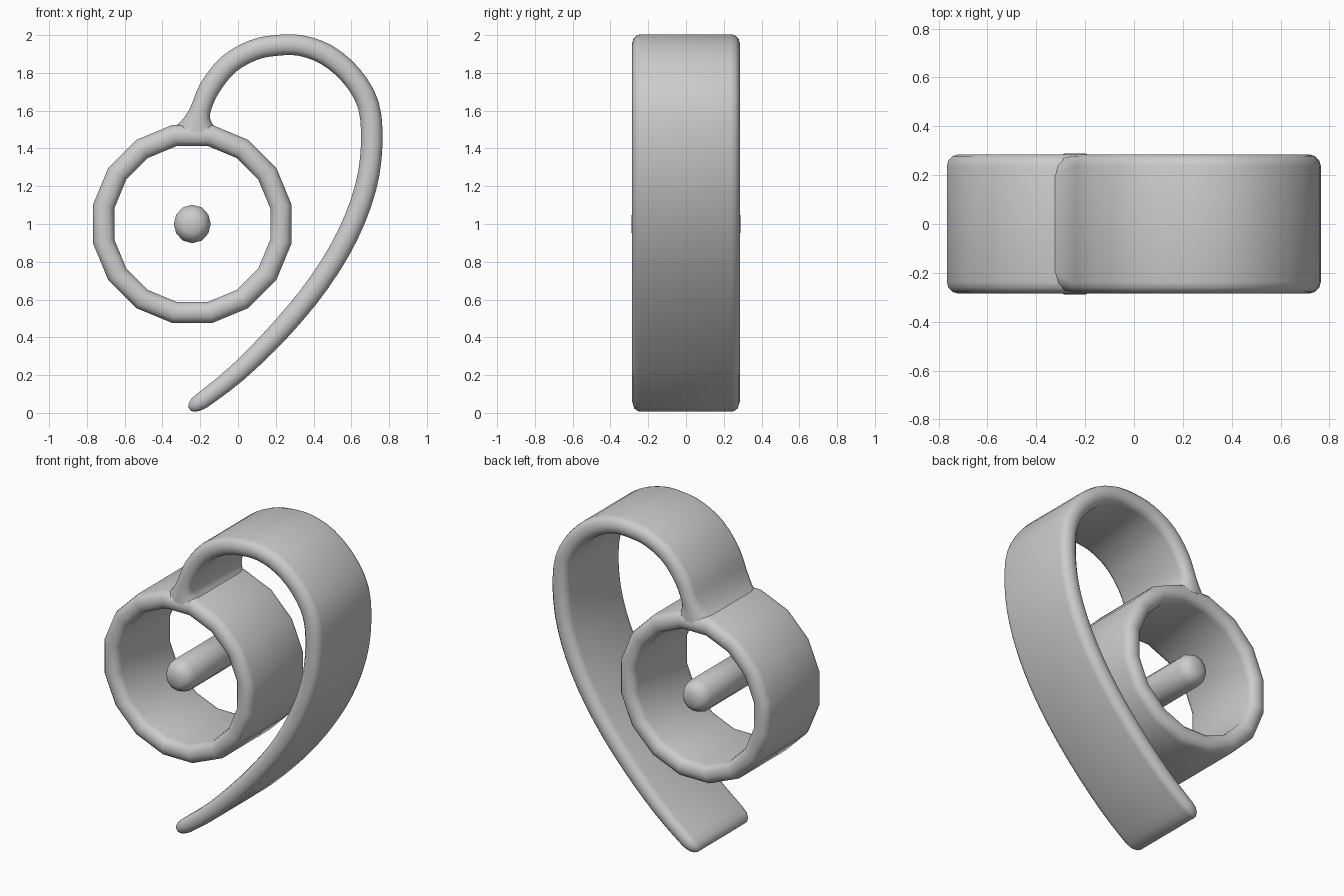
import bpy, bmesh
from math import sin, cos, pi, radians
from mathutils import Vector

cube = bpy.data.objects.get("Cube")
if cube:
    bpy.data.objects.remove(cube, do_unlink=True)

grey = bpy.data.materials.new("plain grey")
grey.use_nodes = True
colour = (0.6, 0.6, 0.6, 1)
grey.diffuse_color = colour
grey.node_tree.nodes["Principled BSDF"].inputs["Base Color"].default_value = colour

DEPTH = 0.285      # half depth along y


def section(half, depth):
    """Rounded rectangle: (offset across the wall, y)."""
    r = 0.85 * min(half, depth)
    pts = []
    for k, (sx, sy) in enumerate([(1, 1), (-1, 1), (-1, -1), (1, -1)]):
        for j in range(4):
            a = (k + j / 3) * pi / 2
            pts.append((sx * (half - r) + r * cos(a), sy * (depth - r) + r * sin(a)))
    return pts


def sweep(name, stations, closed=False):
    """Sweep the rounded section along (x, z, half thickness, half depth) stations."""
    bm = bmesh.new()
    n = len(stations)
    rings = []
    for i, (x, z, half, depth) in enumerate(stations):
        a = stations[(i - 1) % n] if closed or i > 0 else stations[i]
        b = stations[(i + 1) % n] if closed or i < n - 1 else stations[i]
        t = Vector((b[0] - a[0], b[1] - a[1])).normalized()
        rings.append([bm.verts.new((x - t.y * u, v, z + t.x * u))
                      for u, v in section(half, depth)])
    m = len(rings[0])
    for i in range(n if closed else n - 1):
        p, q = rings[i], rings[(i + 1) % n]
        for j in range(m):
            k = (j + 1) % m
            bm.faces.new((p[j], p[k], q[k], q[j]))
    if not closed:
        bm.faces.new(rings[0])
        bm.faces.new(rings[-1])
    return finish(name, bm)


def finish(name, bm):
    bmesh.ops.recalc_face_normals(bm, faces=bm.faces)
    mesh = bpy.data.meshes.new(name)
    bm.to_mesh(mesh)
    bm.free()
    mesh.materials.append(grey)
    obj = bpy.data.objects.new(name, mesh)
    bpy.context.collection.objects.link(obj)
    bpy.ops.object.select_all(action='DESELECT')
    obj.select_set(True)
    bpy.context.view_layer.objects.active = obj
    bpy.ops.object.shade_smooth_by_angle(angle=radians(40))
    return obj


def smooth_path(pts, steps=3):
    """Catmull-Rom interpolation of the path and its thickness."""
    pts = [Vector(p) for p in pts]
    out = []
    for i in range(len(pts) - 1):
        p0, p1, p2, p3 = pts[max(i - 1, 0)], pts[i], pts[i + 1], pts[min(i + 2, len(pts) - 1)]
        for s in range(steps):
            t = s / steps
            out.append(0.5 * (2 * p1 + (p2 - p0) * t + (2 * p0 - 5 * p1 + 4 * p2 - p3) * t * t
                              + (3 * p1 - p0 - 3 * p2 + p3) * t ** 3))
    return out + [pts[-1]]


# Round loop
CX, CZ, SIDES = -0.242, 1.0, 16
sweep("round_loop", [(CX + 0.478 * cos((i + 0.5) * 2 * pi / SIDES),
                      CZ + 0.478 * sin((i + 0.5) * 2 * pi / SIDES), 0.057, DEPTH)
                     for i in range(SIDES)], closed=True)

# Curved tail band: flared root, arch, long sweep down to the tip (x, z, half thickness)
path = [(-0.22, 1.485, 0.14), (-0.215, 1.535, 0.085), (-0.20, 1.60, 0.055),
        (-0.15, 1.72, 0.055), (-0.05, 1.845, 0.055), (0.08, 1.92, 0.055),
        (0.20, 1.945, 0.055), (0.33, 1.945, 0.055), (0.47, 1.895, 0.057),
        (0.60, 1.785, 0.057), (0.69, 1.63, 0.057), (0.708, 1.42, 0.057),
        (0.675, 1.19, 0.057), (0.58, 0.94, 0.057), (0.43, 0.69, 0.056),
        (0.23, 0.445, 0.055), (0.0, 0.215, 0.050), (-0.19, 0.065, 0.045)]
band = [(*p, DEPTH) for p in smooth_path(path)]
# Rounded tip
ex, ez, eh, _ = band[-1]
for a in (30, 55, 75):
    s, c = sin(radians(a)), cos(radians(a))
    band.append((ex - 0.07 * s, ez - 0.045 * s, eh * c, DEPTH - 0.05 * (1 - c)))
sweep("tail_band", band)

# Centre pin with domed ends
bm = bmesh.new()
profile = [(0.045, 0.288), (0.078, 0.268), (0.098, 0.225)]
profile += [(r, -y) for r, y in reversed(profile)]
rings = [[bm.verts.new((CX + r * cos(k * pi / 6), y, CZ + 1.04 * r * sin(k * pi / 6)))
          for k in range(12)] for r, y in profile]
for p, q in zip(rings, rings[1:]):
    for k in range(12):
        j = (k + 1) % 12
        bm.faces.new((p[k], p[j], q[j], q[k]))
bm.faces.new(rings[0])
bm.faces.new(rings[-1])
finish("centre_pin", bm)
